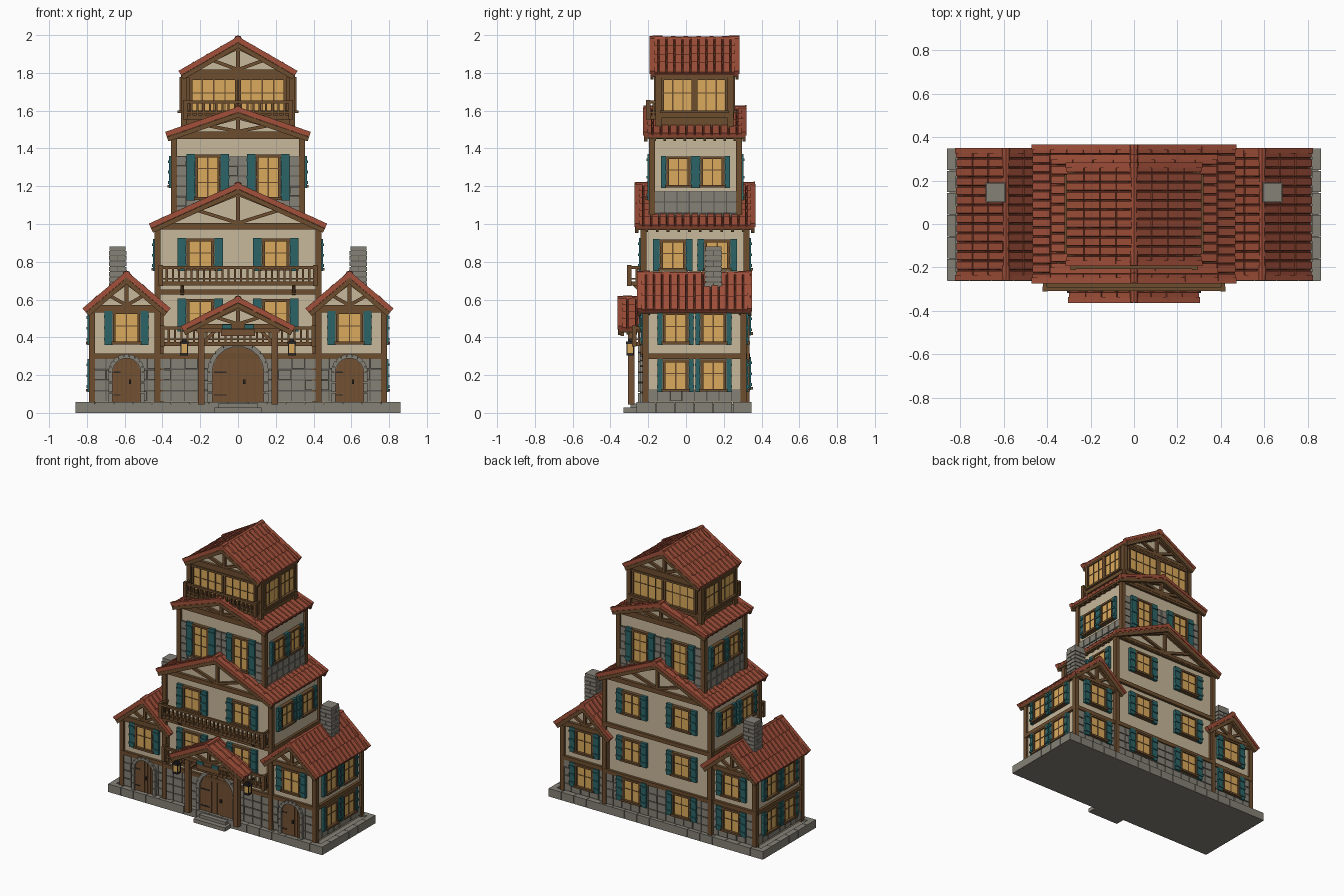
import bpy, bmesh, math, random
from mathutils import Matrix, Vector

random.seed(4)
if "Cube" in bpy.data.objects:
    bpy.data.objects.remove(bpy.data.objects["Cube"], do_unlink=True)

COLOURS = {"plaster": (0.58, 0.48, 0.325), "timber": (0.15, 0.075, 0.028), "roof_red": (0.36, 0.08, 0.042),
           "window_glow": (0.70, 0.40, 0.11), "shutter_teal": (0.025, 0.13, 0.135), "stone": (0.235, 0.22, 0.185),
           "mortar": (0.10, 0.095, 0.08), "door_wood": (0.175, 0.083, 0.034), "iron": (0.025, 0.022, 0.02)}
MATS = {}
for key, rgb in COLOURS.items():
    m = bpy.data.materials.new(key)
    m.use_nodes = True
    m.diffuse_color = (*rgb, 1)
    m.node_tree.nodes["Principled BSDF"].inputs["Base Color"].default_value = (*rgb, 1)
    MATS[key] = m

PARTS = {}
I = Matrix.Identity(4)
T = lambda x, y, z: Matrix.Translation((x, y, z))
R = lambda deg, axis: Matrix.Rotation(math.radians(deg), 4, axis)


def mesh(name, mat):
    return PARTS.setdefault((name, mat), bmesh.new())


def box(name, mat, c, s, M=I, taper=1.0):
    bm = mesh(name, mat)
    vs = bmesh.ops.create_cube(bm, size=1)["verts"]
    for v in vs:
        k = taper if v.co.z > 0 else 1
        v.co = M @ Vector((c[0] + v.co.x * s[0], c[1] + v.co.y * s[1] * k, c[2] + v.co.z * s[2]))


def bar(name, mat, a, b, t, M=I):
    a, b = Vector(a), Vector(b)
    Q = T(*((a + b) / 2)) @ (b - a).to_track_quat("Z", "Y").to_matrix().to_4x4()
    box(name, mat, (0, 0, 0), (t, t, (b - a).length), M @ Q)


def prism(name, mat, pts, y0, y1, M=I):
    bm = mesh(name, mat)
    a, b = ([bm.verts.new(M @ Vector((x, y, z))) for x, z in pts] for y in (y0, y1))
    bm.faces.new(a)
    bm.faces.new(b[::-1])
    for i in range(len(pts)):
        j = (i + 1) % len(pts)
        bm.faces.new((a[i], b[i], b[j], a[j]))


def spread(a, b, step):
    n = max(1, round((b - a) / step))
    return [a + (b - a) * (i + 0.5) / n for i in range(n)], (b - a) / n


# Wall frames: local x runs along the wall, local -y points outwards
def walls(cx, cy, hx, hy):
    C = T(cx, cy, 0)
    return {"front": C @ T(0, -hy, 0), "back": C @ R(180, "Z") @ T(0, -hy, 0),
            "left": C @ R(90, "Z") @ T(0, -hx, 0), "right": C @ R(-90, "Z") @ T(0, -hx, 0)}


def stones(M, half, z0, z1):
    box("stone_wall", "mortar", (0, 0, (z0 + z1) / 2), (half * 2, 0.008, z1 - z0), M)
    zs, h = spread(z0, z1, 0.058)
    us, w = spread(-half, half, 0.068)
    for z in zs:
        for u in us:
            box("stone_wall", "stone", (u, -0.003, z), (w - 0.006, 0.014 + random.uniform(0, 0.005), h - 0.006), M)


def window(M, u, z0, z1, w, sw=0.045):
    zc, h = (z0 + z1) / 2, z1 - z0
    box("window_pane", "window_glow", (u, -0.008, zc), (w, 0.016, h), M)
    for s in (-1, 1):
        box("window_frame", "timber", (u + s * w / 2, -0.012, zc), (0.014, 0.024, h + 0.01), M)
    box("window_frame", "timber", (u, -0.012, z1), (w + 0.02, 0.026, 0.014), M)
    box("window_sill", "timber", (u, -0.016, z0), (w + 0.03, 0.036, 0.014), M)
    cols, rows = max(2, round(w / 0.06)), max(2, round(h / 0.08))
    for i in range(1, cols):
        box("window_bars", "timber", (u - w / 2 + w * i / cols, -0.01, zc), (0.007, 0.018, h), M)
    for i in range(1, rows):
        box("window_bars", "timber", (u, -0.01, z0 + h * i / rows + 0.01), (w, 0.018, 0.005), M)
    if sw:
        for s in (-1, 1):
            su = u + s * (w / 2 + sw / 2 + 0.01)
            box("shutter", "shutter_teal", (su, -0.014, zc), (sw, 0.02, h + 0.02), M)
            for z in (z0 + 0.02, zc, z1 - 0.02):
                box("shutter", "shutter_teal", (su, -0.018, z), (sw + 0.003, 0.024, 0.014), M)


def arch(r, z0, spring):
    return [(r, z0)] + [(r * math.cos(math.pi * i / 10), spring + r * math.sin(math.pi * i / 10))
                        for i in range(11)] + [(-r, z0)]


def door(M, u, r, z0, spring, rim):
    D = M @ T(u, 0, 0)
    prism("door", "door_wood", arch(r, z0, spring), -0.016, 0, D)
    prism("door_surround", "mortar", arch(r + rim, z0, spring), -0.011, 0, D)
    n = 9
    for i in range(n):
        a = math.pi * (i + 0.5) / n
        box("door_arch", "stone", (r + rim / 2, -0.014, 0), (rim, 0.03, (r + rim) * math.pi / n - 0.005),
            D @ T(0, 0, spring) @ R(-math.degrees(a), "Y"))
    for s in (-1, 1):
        zs, h = spread(z0, spring, 0.05)
        for z in zs:
            box("door_arch", "stone", (s * (r + rim / 2), -0.014, z), (rim, 0.03, h - 0.005), D)
    for i in range(-2, 3):
        x = i * r / 3
        top = spring + math.sqrt(r * r - x * x)
        box("door_gaps", "timber", (x, -0.016, (z0 + top) / 2), (0.006, 0.005, top - z0), D)
    for z in (z0 + 0.04, spring):
        box("door_hinge", "iron", (-r * 0.7, -0.017, z), (r * 0.5, 0.006, 0.007), D)
    box("door_handle", "iron", (r * 0.25, -0.022, z0 + 0.11), (0.012, 0.014, 0.022), D)


def railing(M, half, depth, z0, h):
    box("balcony_floor", "timber", (0, -depth / 2, z0), (half * 2, depth, 0.022), M)
    runs = [((-half, -depth), (half, -depth))] + [((s * half, 0), (s * half, -depth)) for s in (-1, 1)]
    for a, b in runs:
        for z, t in ((z0 + h, 0.016), (z0 + 0.025, 0.01)):
            bar("balcony_rail", "timber", (*a, z), (*b, z), t, M)
        n = max(2, round((Vector(b) - Vector(a)).length / 0.033))
        for i in range(n + 1):
            p = Vector(a).lerp(Vector(b), i / n)
            box("baluster", "timber", (p.x, p.y, z0 + h / 2), (0.011, 0.011, h), M)
    for s in (-1, 1):
        box("balcony_post", "timber", (s * half, -depth, z0 + h / 2), (0.024, 0.024, h + 0.025), M)


# Gabled roof: sloping deck, overlapping tapered tiles, bargeboards and ridge caps
def roof(cx, y0, y1, hw, ze, zr):
    L = math.hypot(hw, zr - ze)
    tilt = math.degrees(math.atan2(zr - ze, hw))
    for s in (-1, 1):
        S = T(cx, 0, zr) @ Matrix.Diagonal((s, 1, 1, 1)) @ R(tilt, "Y")
        box("roof_deck", "timber", (L / 2, (y0 + y1) / 2, -0.01), (L - 0.01, y1 - y0 - 0.02, 0.012), S)
        box("roof_underlay", "roof_red", (L / 2, (y0 + y1) / 2, 0.001), (L, y1 - y0, 0.01), S)
        xs, dx = spread(0, L - 0.006, 0.09)
        ys, dy = spread(y0, y1, 0.043)
        for x in xs:
            for y in ys:
                X = S @ T(x, y, 0.009 + random.uniform(0, 0.003)) @ R(5, "Y")
                box("roof_tile", "roof_red", (0, 0, 0), (dx * 1.1, dy * 0.99, 0.02), X, 0.78)
        for y in (y0 + 0.008, y1 - 0.008):
            box("bargeboard", "timber", (L / 2, y, -0.017), (L, 0.018, 0.024), S)
            box("verge_tile", "roof_red", (L / 2, y, 0.014), (L, 0.026, 0.02), S)
        for y in spread(y0 + 0.03, y1 - 0.03, 0.055)[0]:
            box("rafter_end", "timber", (L - 0.04, y, -0.022), (0.06, 0.014, 0.016), S)
    ys, dy = spread(y0 - 0.004, y1 + 0.004, 0.07)
    for i, y in enumerate(ys):
        r = 0.022 if i in (0, len(ys) - 1) else 0.018
        bmesh.ops.create_cone(mesh("ridge_cap", "roof_red"), cap_ends=True, segments=8, radius1=r, radius2=r - 0.003,
                              depth=dy, matrix=T(cx, y, zr + 0.012) @ R(90, "X"))


# Triangular gable wall with tie beam, king post and struts on both ends
def gable(cx, y0, y1, hw, ze, zr):
    prism("gable_wall", "plaster", [(-hw, ze), (hw, ze), (0, zr - 0.02)], y0, y1, T(cx, 0, 0))
    h = zr - ze
    for y in (y0 - 0.008, y1 + 0.008):
        G = T(cx, y, 0)
        bar("tie_beam", "timber", (-hw, 0, ze + 0.008), (hw, 0, ze + 0.008), 0.024, G)
        bar("king_post", "timber", (0, 0, ze), (0, 0, zr - 0.02), 0.02, G)
        for s in (-1, 1):
            bar("gable_strut", "timber", (0, 0, ze + 0.02), (s * hw * 0.5, 0, ze + h * 0.43), 0.018, G)
            bar("gable_rafter", "timber", (s * hw, 0, ze), (0, 0, zr - 0.03), 0.022, G)


# One storey block: core, corner posts and horizontal beams
def storey(cx, cy, hx, hy, z0, z1, bands, core="plaster"):
    box(core + "_wall", core, (cx, cy, (z0 + z1) / 2), (hx * 2, hy * 2, z1 - z0))
    for sx in (-1, 1):
        for sy in (-1, 1):
            box("corner_post", "timber", (cx + sx * hx, cy + sy * hy, (z0 + z1) / 2), (0.032, 0.032, z1 - z0))
    W = walls(cx, cy, hx, hy)
    for side, M in W.items():
        half = hx if side in ("front", "back") else hy
        for z in bands:
            box("floor_beam", "timber", (0, -0.004, z), (half * 2, 0.028, 0.028), M)
    return W


# Plinth with rim blocks and front steps
box("plinth", "stone", (0, 0.043, 0.023), (1.7, 0.6, 0.046))
for M, half in ((walls(0, 0.043, 0.84, 0.285)[k], 0.86 if k in ("front", "back") else 0.305)
                for k in ("front", "back", "left", "right")):
    us, w = spread(-half, half, 0.1)
    for u in us:
        box("plinth_block", "stone", (u, 0, 0.029), (w - 0.003, 0.04, 0.058), M)
box("door_step", "stone", (0, -0.27, 0.014), (0.25, 0.12, 0.028))
box("door_step", "stone", (0, -0.26, 0.035), (0.21, 0.07, 0.03))

# Main house
W = storey(0, 0.0475, 0.425, 0.272, 0.045, 1.0, (0.3, 0.64, 0.985))
for side, M in W.items():
    front_back = side in ("front", "back")
    if front_back:
        stones(M, 0.425, 0.06, 0.288)
    for s in (-1, 1):
        if front_back:
            for z in ((0.44, 0.76) if side == "front" else (0.13, 0.42, 0.76)):
                window(M, s * 0.2, z, z + 0.155, 0.13, 0.045)
        else:
            window(M, s * 0.1175, 0.76, 0.91, 0.12, 0.034)
door(W["front"], 0, 0.135, 0.055, 0.215, 0.026)
railing(W["front"], 0.41, 0.075, 0.685, 0.085)
railing(W["front"], 0.4, 0.05, 0.365, 0.085)
for s in (-1, 1):
    bar("balcony_bracket", "timber", (s * 0.295, 0, 0.63), (s * 0.295, -0.05, 0.68), 0.02, W["front"])
gable(0, -0.225, 0.32, 0.435, 0.985, 1.19)
roof(0, -0.268, 0.362, 0.462, 0.98, 1.19)

# Side wings with chimneys
for s in (-1, 1):
    cx = s * 0.59
    W = storey(cx, 0.045, 0.182, 0.26, 0.045, 0.56, (0.3, 0.545))
    for side, M in W.items():
        if side in ("front", "back"):
            stones(M, 0.182, 0.06, 0.288)
            window(M, 0, 0.37, 0.53, 0.13, 0.042)
        elif side == ("left" if s > 0 else "right"):
            stones(M, 0.26, 0.06, 0.125)
            for u in (-0.1, 0.1):
                window(M, u, 0.12, 0.275, 0.12, 0.026)
                window(M, u, 0.37, 0.525, 0.12, 0.026)
    door(W["front"], 0, 0.074, 0.055, 0.215, 0.022)
    window(W["back"], 0, 0.12, 0.275, 0.13, 0.042)
    gable(cx, -0.215, 0.305, 0.19, 0.55, 0.72)
    roof(cx, -0.255, 0.345, 0.218, 0.535, 0.72)
    box("chimney", "mortar", (s * 0.637, 0.145, 0.72), (0.08, 0.08, 0.3))
    zs, h = spread(0.58, 0.86, 0.028)
    for i, z in enumerate(zs):
        for k in (-1, 1):
            box("chimney_brick", "stone", (s * 0.637, 0.145 + k * 0.024, z) if i % 2 else
                (s * 0.637 + k * 0.024, 0.145, z), (0.092, 0.044, h - 0.005) if i % 2 else (0.044, 0.092, h - 0.005))
    box("chimney_cap", "stone", (s * 0.637, 0.145, 0.87), (0.085, 0.085, 0.022))

# Third storey
W = storey(0, 0.05, 0.34, 0.23, 1.0, 1.48, (1.465,))
for side, M in W.items():
    front_back = side in ("front", "back")
    if front_back:
        stones(M, 0.34, 1.04, 1.36)
    else:
        stones(M, 0.23, 1.0, 1.175)
    for s in (-1, 1):
        if front_back:
            window(M, s * 0.16, 1.135, 1.36, 0.115, 0.046)
        else:
            window(M, s * 0.09, 1.2, 1.35, 0.112, 0.026)
gable(0, -0.18, 0.28, 0.35, 1.47, 1.595)
roof(0, -0.222, 0.315, 0.378, 1.465, 1.595)

# Glazed top storey
W = storey(0, 0.045, 0.285, 0.19, 1.48, 1.81, (1.575, 1.79), "timber")
for side, M in W.items():
    wide = side in ("front", "back")
    for s in (-1, 1):
        window(M, s * (0.129 if wide else 0.088), 1.595, 1.77, 0.24 if wide else 0.16, 0)
railing(W["front"], 0.28, 0.055, 1.565, 0.08)
gable(0, -0.145, 0.235, 0.285, 1.797, 1.965)
roof(0, -0.188, 0.278, 0.303, 1.79, 1.965)

# Entrance porch, plaque and lanterns
gable(0, -0.325, -0.23, 0.25, 0.45, 0.588)
roof(0, -0.358, -0.215, 0.292, 0.438, 0.588)
for s in (-1, 1):
    box("porch_post", "door_wood", (s * 0.195, -0.29, 0.245), (0.036, 0.036, 0.4))
    bar("porch_brace", "door_wood", (s * 0.195, -0.29, 0.36), (s * 0.12, -0.29, 0.435), 0.018)
    bar("lantern_arm", "iron", (s * 0.285, -0.22, 0.39), (s * 0.285, -0.3, 0.39), 0.009)
    box("lantern_light", "window_glow", (s * 0.285, -0.295, 0.34), (0.032, 0.032, 0.055))
    for z, t in ((0.31, 0.042), (0.372, 0.046), (0.385, 0.024)):
        box("lantern_frame", "iron", (s * 0.285, -0.295, z), (t, t, 0.012))
    for k in (-1, 1):
        for j in (-1, 1):
            box("lantern_frame", "iron", (s * 0.285 + k * 0.017, -0.295 + j * 0.017, 0.34), (0.006, 0.006, 0.06))
    box("porch_leaf", "shutter_teal", (s * 0.06, -0.338, 0.457), (0.05, 0.03, 0.024))
box("porch_beam", "door_wood", (0, -0.29, 0.44), (0.44, 0.034, 0.03))
box("porch_plaque", "door_wood", (0, -0.338, 0.425), (0.18, 0.02, 0.034))

# Turn the collected parts into objects
for (name, mat), bm in PARTS.items():
    bmesh.ops.recalc_face_normals(bm, faces=bm.faces[:])
    me = bpy.data.meshes.new(name)
    bm.to_mesh(me)
    bm.free()
    me.materials.append(MATS[mat])
    bpy.context.collection.objects.link(bpy.data.objects.new(name, me))
